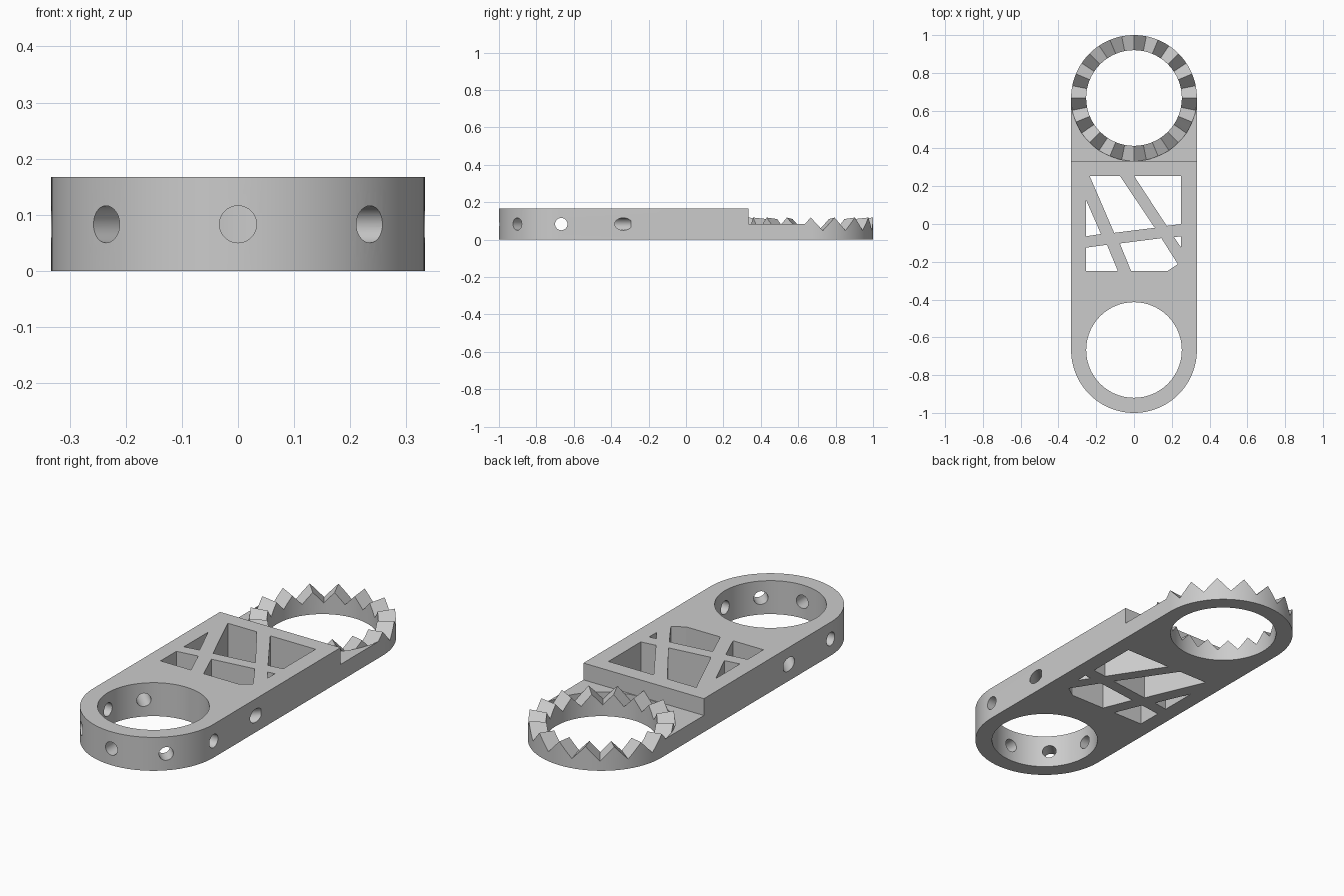
import bpy, bmesh
from math import sin, cos, pi, radians
from mathutils import Matrix

if "Cube" in bpy.data.objects:
    bpy.data.objects.remove(bpy.data.objects["Cube"], do_unlink=True)

R_OUT, R_IN = 0.333, 0.253      # ring radii
Y_END = 0.667                   # ring centres at -Y_END and +Y_END
TALL, LOW = 0.167, 0.083        # arm height and stepped-down height
SEG, TEETH, TOOTH = 192, 16, 0.035

grey = bpy.data.materials.new("plain grey")
grey.use_nodes = True
colour = (0.6, 0.6, 0.6, 1)
grey.diffuse_color = colour
grey.node_tree.nodes["Principled BSDF"].inputs["Base Color"].default_value = colour


def finish(bm, name):
    bmesh.ops.recalc_face_normals(bm, faces=bm.faces)
    mesh = bpy.data.meshes.new(name)
    bm.to_mesh(mesh)
    bm.free()
    mesh.materials.append(grey)
    obj = bpy.data.objects.new(name, mesh)
    bpy.context.collection.objects.link(obj)
    return obj


def prism(name, outline, z0, z1):
    """Extrude a flat outline upwards."""
    bm = bmesh.new()
    face = bm.faces.new([bm.verts.new((x, y, z0)) for x, y in outline])
    new = bmesh.ops.extrude_face_region(bm, geom=[face])["geom"]
    top = [v for v in new if isinstance(v, bmesh.types.BMVert)]
    bmesh.ops.translate(bm, verts=top, vec=(0, 0, z1 - z0))
    return finish(bm, name)


def arc(cy, r, start, end, n):
    angles = [radians(start + (end - start) * i / n) for i in range(n + 1)]
    return [(r * cos(a), cy + r * sin(a)) for a in angles]


def cut(target, cutter):
    cutter.hide_render = True
    mod = target.modifiers.new("cut", "BOOLEAN")
    mod.operation, mod.solver, mod.object = "DIFFERENCE", "EXACT", cutter
    bpy.context.view_layer.objects.active = target
    bpy.ops.object.modifier_apply(modifier=mod.name)
    bpy.data.objects.remove(cutter, do_unlink=True)


def smooth(obj):
    bpy.ops.object.select_all(action="DESELECT")
    obj.select_set(True)
    bpy.context.view_layer.objects.active = obj
    bpy.ops.object.shade_smooth_by_angle(angle=radians(25))


# Thick arm with a round front end
step = Y_END - R_OUT
arm = prism("arm", arc(-Y_END, R_OUT, 180, 360, 64) + [(R_OUT, step), (-R_OUT, step)], 0, TALL)
cut(arm, prism("bore_cutter", arc(-Y_END, R_IN, 0, 360, 96)[:-1], -0.1, 0.3))

# Lattice windows between the crossing bars
windows = [
    [(-0.235, 0.255), (-0.075, 0.255), (0.11, -0.02), (-0.105, -0.047)],
    [(0, 0.255), (0.25, 0.255), (0.25, 0), (0.173, -0.01)],
    [(-0.253, 0.125), (-0.175, -0.053), (-0.253, -0.065)],
    [(-0.253, -0.125), (-0.143, -0.11), (-0.085, -0.25), (-0.253, -0.25)],
    [(-0.075, -0.103), (0.145, -0.075), (0.232, -0.212), (0.175, -0.25), (-0.015, -0.25)],
    [(0.212, -0.07), (0.25, -0.065), (0.25, -0.125)],
]
for outline in windows:
    cut(arm, prism("window_cutter", outline, -0.1, 0.3))

# Seven radial pin holes, none towards the lattice
for k in range(1, 8):
    direction = radians(90 + 45 * k)
    bm = bmesh.new()
    turn = (Matrix.Translation((0, -Y_END, LOW)) @ Matrix.Rotation(direction, 4, "Z")
            @ Matrix.Translation((0.345, 0, 0)) @ Matrix.Rotation(pi / 2, 4, "Y"))
    bmesh.ops.create_cone(bm, cap_ends=True, segments=40, radius1=0.033, radius2=0.033,
                          depth=0.31, matrix=turn)
    cut(arm, finish(bm, "pin_cutter"))
smooth(arm)

# Low corner webs joining the arm to the toothed ring
for side, name in ((1, "left_corner_web"), (-1, "right_corner_web")):
    outline = arc(Y_END, R_OUT, 0, -90, 48) + [(R_OUT, step)]
    smooth(prism(name, [(side * x, y) for x, y in outline], 0, LOW))

# Ring crowned with radial teeth that grow outwards
bm = bmesh.new()
loops = []
for i in range(SEG):
    a = 2 * pi * i / SEG
    phase = (i * TEETH / SEG) % 1
    wave = abs(1 - 2 * phase) * 2 - 1
    loops.append([bm.verts.new((r * cos(a), Y_END + r * sin(a), z)) for r, z in (
        (R_IN, 0), (R_OUT, 0),
        (R_OUT, LOW + TOOTH * wave), (R_IN, LOW + TOOTH * wave * R_IN / R_OUT))])
for i in range(SEG):
    p, q = loops[i], loops[(i + 1) % SEG]
    for j in range(4):
        k = (j + 1) % 4
        bm.faces.new((p[j], p[k], q[k], q[j]))
smooth(finish(bm, "toothed_ring"))
